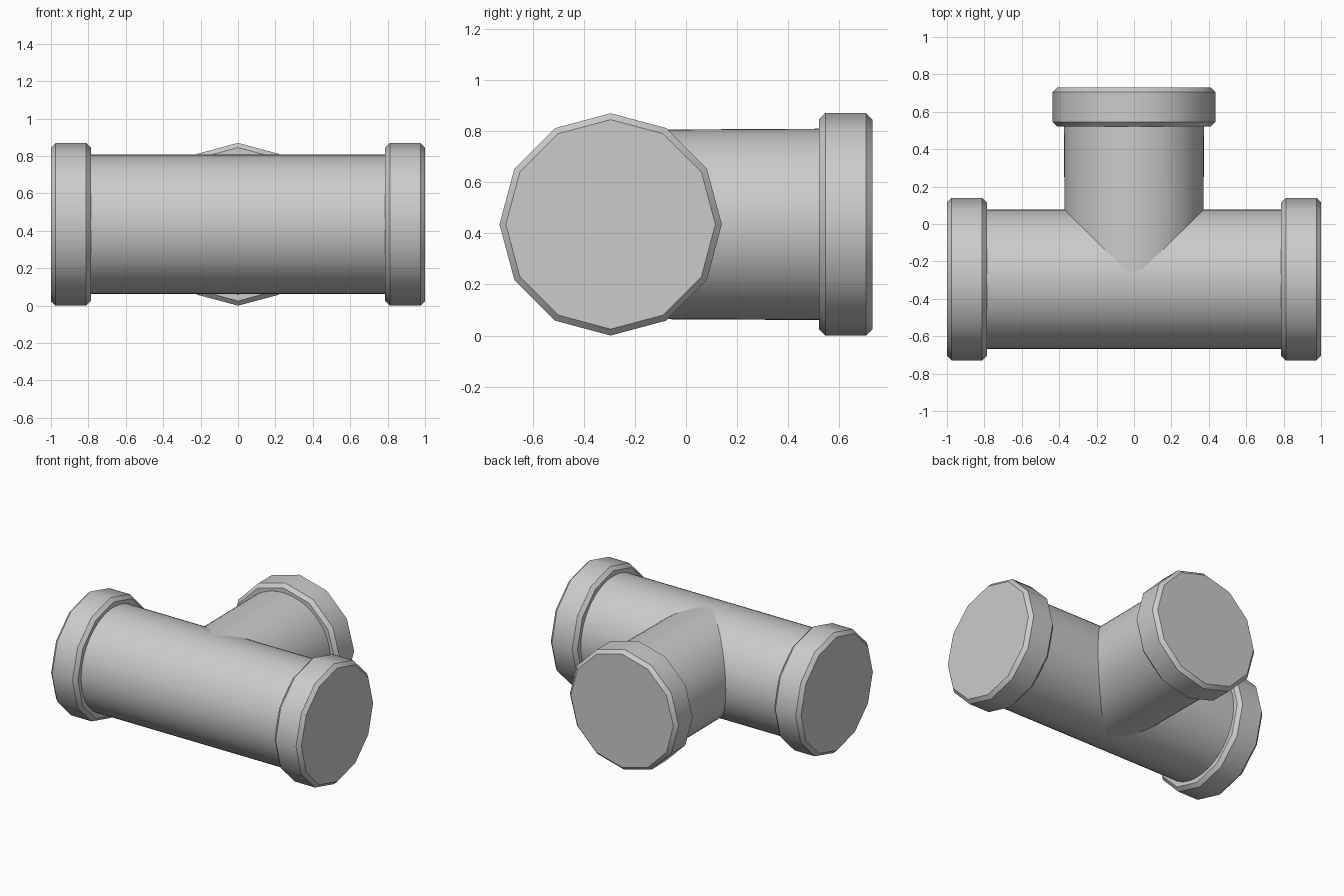
import bpy, bmesh, math
from mathutils import Matrix, Vector

if "Cube" in bpy.data.objects:
    bpy.data.objects.remove(bpy.data.objects["Cube"])

CY, CZ = -0.295, 0.435          # axis of the main run
R_COLLAR, BEVEL = 0.435, 0.025


def lathe(name, profile, sides, direction, angle, caps):
    """Revolve (distance, radius) pairs about an axis leaving the tee centre."""
    d = Vector(direction)
    up = Vector((0, 0, 1))
    side = up.cross(d)
    bm = bmesh.new()
    rings = []
    for dist, r in profile:
        ring = []
        for i in range(sides):
            a = 2 * math.pi * i / sides
            p = d * dist + up * (r * math.cos(a)) + side * (r * math.sin(a))
            ring.append(bm.verts.new(p + Vector((0, CY, CZ))))
        rings.append(ring)
    for a, b in zip(rings, rings[1:]):
        for i in range(sides):
            j = (i + 1) % sides
            bm.faces.new((a[i], a[j], b[j], b[i]))
    if caps:
        bm.faces.new(rings[0])
        bm.faces.new(rings[-1])
    bmesh.ops.recalc_face_normals(bm, faces=bm.faces)
    mesh = bpy.data.meshes.new(name)
    bm.to_mesh(mesh)
    bm.free()
    obj = bpy.data.objects.new(name, mesh)
    bpy.context.collection.objects.link(obj)
    bpy.ops.object.select_all(action='DESELECT')
    obj.select_set(True)
    bpy.context.view_layer.objects.active = obj
    bpy.ops.object.shade_smooth_by_angle(angle=math.radians(angle))
    return obj


def collar(name, inner, outer, direction):
    """Bevelled twelve-sided end collar with a closed face."""
    r = R_COLLAR - BEVEL
    lathe(name, [(inner, r), (inner + BEVEL, R_COLLAR),
                 (outer - BEVEL, R_COLLAR), (outer, r)],
          12, direction, 35, True)


# Straight run and the slightly flared branch
lathe("main_pipe", [(-0.8, 0.372), (0.8, 0.372)], 64, (1, 0, 0), 30, True)
lathe("branch_pipe", [(0.0, 0.370), (0.84, 0.3745)], 64, (0, 1, 0), 30, True)

# End collars
collar("right_collar", 0.787, 1.0, (1, 0, 0))
collar("left_collar", 0.787, 1.0, (-1, 0, 0))
collar("branch_collar", 0.815, 1.025, (0, 1, 0))
